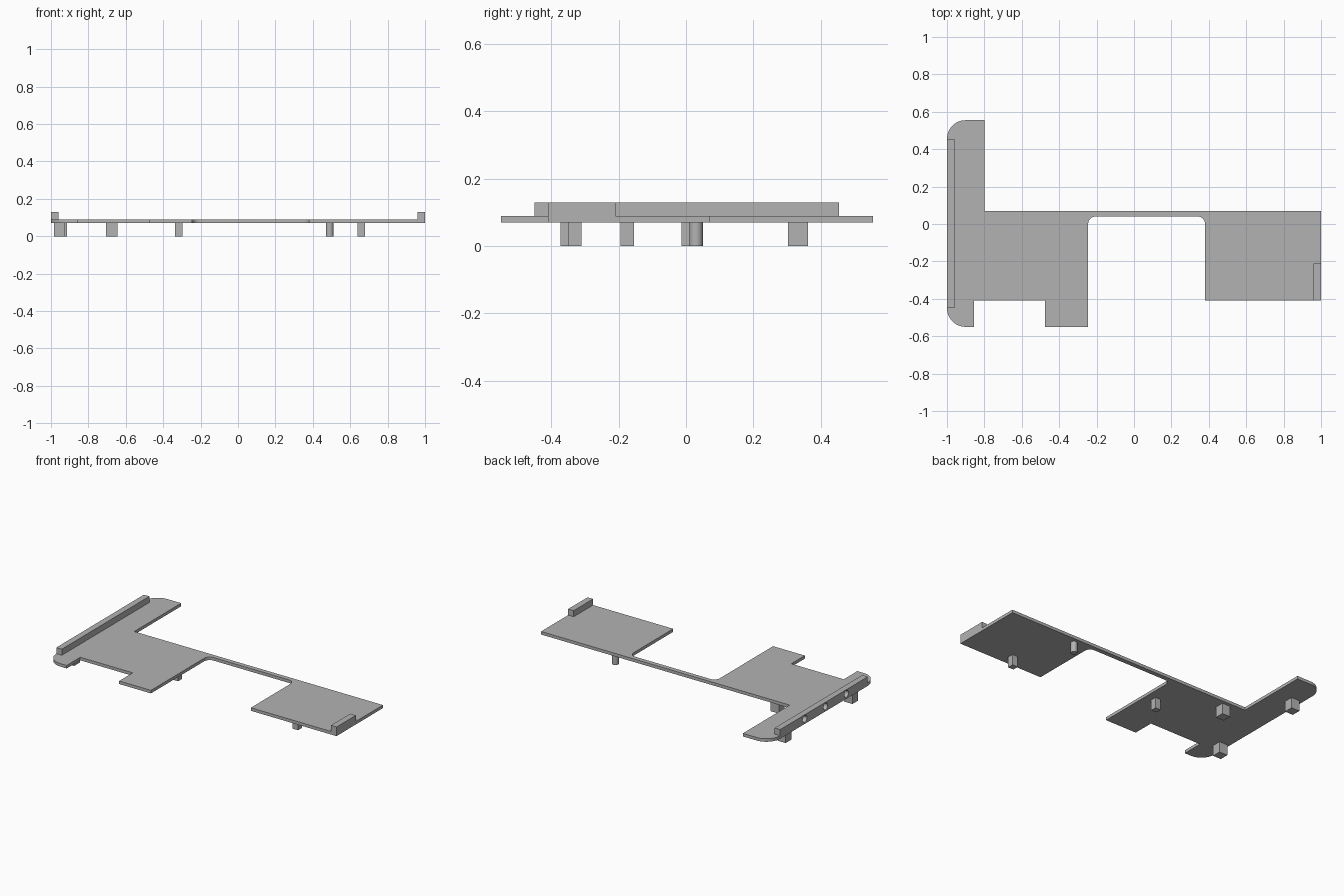
import bpy, bmesh, math
from mathutils import Vector

if "Cube" in bpy.data.objects:
    bpy.data.objects.remove(bpy.data.objects["Cube"], do_unlink=True)

grey = bpy.data.materials.new("plain_grey")
grey.use_nodes = True
grey.diffuse_color = (0.45, 0.45, 0.45, 1)
grey.node_tree.nodes["Principled BSDF"].inputs["Base Color"].default_value = (0.45, 0.45, 0.45, 1)

LEG_TOP, PLATE_TOP, RAIL_TOP = 0.07, 0.09, 0.13


def finish(name, bm):
    bmesh.ops.recalc_face_normals(bm, faces=bm.faces)
    mesh = bpy.data.meshes.new(name)
    bm.to_mesh(mesh)
    bm.free()
    mesh.materials.append(grey)
    obj = bpy.data.objects.new(name, mesh)
    bpy.context.collection.objects.link(obj)
    return obj


def prism(name, points, z0, z1):
    """Extrude a flat outline from z0 to z1."""
    bm = bmesh.new()
    face = bm.faces.new([bm.verts.new((x, y, z0)) for x, y in points])
    top = bmesh.ops.extrude_face_region(bm, geom=[face])["geom"]
    verts = [v for v in top if isinstance(v, bmesh.types.BMVert)]
    bmesh.ops.translate(bm, verts=verts, vec=(0, 0, z1 - z0))
    return finish(name, bm)


def box(name, x0, x1, y0, y1, z0, z1):
    return prism(name, [(x0, y0), (x1, y0), (x1, y1), (x0, y1)], z0, z1)


def rounded(corners, steps=12):
    """Outline from (x, y, radius) corners; right-angled corners get an arc."""
    out = []
    for i, (x, y, r) in enumerate(corners):
        p = Vector((x, y))
        if not r:
            out.append(p)
            continue
        a = (Vector(corners[i - 1][:2]) - p).normalized() * r
        b = (Vector(corners[(i + 1) % len(corners)][:2]) - p).normalized() * r
        for k in range(steps + 1):
            t = math.pi / 2 * k / steps
            out.append(p + a * (1 - math.sin(t)) + b * (1 - math.cos(t)))
    return out


def smooth(obj):
    bpy.ops.object.select_all(action="DESELECT")
    obj.select_set(True)
    bpy.context.view_layer.objects.active = obj
    bpy.ops.object.shade_smooth_by_angle(angle=math.radians(30))


def drill(obj, x, ys, z=0.102, r=0.022, depth=0.03):
    """Cut blind round holes into the outer side face at x."""
    bm = bmesh.new()
    for y in ys:
        verts = bmesh.ops.create_cone(bm, cap_ends=True, segments=32, radius1=r,
                                      radius2=r, depth=depth * 2)["verts"]
        for v in verts:
            v.co = (x + v.co.z, y + v.co.x, z + v.co.y)
    cutter = finish("hole_cutter", bm)
    cutter.hide_render = True
    mod = obj.modifiers.new("holes", "BOOLEAN")
    mod.operation, mod.solver, mod.object = "DIFFERENCE", "EXACT", cutter
    bpy.context.view_layer.objects.active = obj
    bpy.ops.object.modifier_apply(modifier=mod.name)
    bpy.data.objects.remove(cutter, do_unlink=True)


# Flat plate: side arm, two wide panels and the thin bridge between them
plate = prism("base_plate", rounded([
    (-1, 0.555, 0.1), (-1, -0.55, 0.1), (-0.855, -0.55, 0), (-0.855, -0.41, 0),
    (-0.475, -0.41, 0), (-0.475, -0.55, 0), (-0.245, -0.55, 0), (-0.245, 0.04, 0.04),
    (0.38, 0.04, 0.04), (0.38, -0.41, 0), (1, -0.41, 0), (1, 0.07, 0),
    (-0.8, 0.07, 0), (-0.8, 0.555, 0)]), LEG_TOP, PLATE_TOP)

# Raised edge rails with screw holes in their outer faces
long_rail = box("long_rail", -1, -0.96, -0.45, 0.455, PLATE_TOP, RAIL_TOP)
short_rail = box("short_rail", 0.96, 1, -0.41, -0.21, PLATE_TOP, RAIL_TOP)
for rail, x, ys in ((long_rail, -1, (0.2, -0.015, -0.23)), (short_rail, 1, (-0.305,))):
    for part in (plate, rail):
        drill(part, x, ys)
    smooth(rail)
smooth(plate)

# Square legs under the plate: centre x, centre y, width
legs = {
    "right_back_leg": (-0.945, 0.333, 0.06),
    "right_front_leg": (-0.955, -0.343, 0.06),
    "right_inner_leg": (-0.675, 0.017, 0.06),
    "middle_leg": (-0.317, -0.175, 0.04),
    "left_front_leg": (0.66, -0.33, 0.04),
}
for name, (x, y, w) in legs.items():
    h = w / 2
    box(name, x - h, x + h, y - h, y + h, 0, LEG_TOP)

# Round leg near the bridge
round_leg = prism("left_round_leg",
                  [(0.49 + 0.02 * math.cos(math.tau * i / 24), 0.03 + 0.02 * math.sin(math.tau * i / 24))
                   for i in range(24)], 0, LEG_TOP)
smooth(round_leg)
